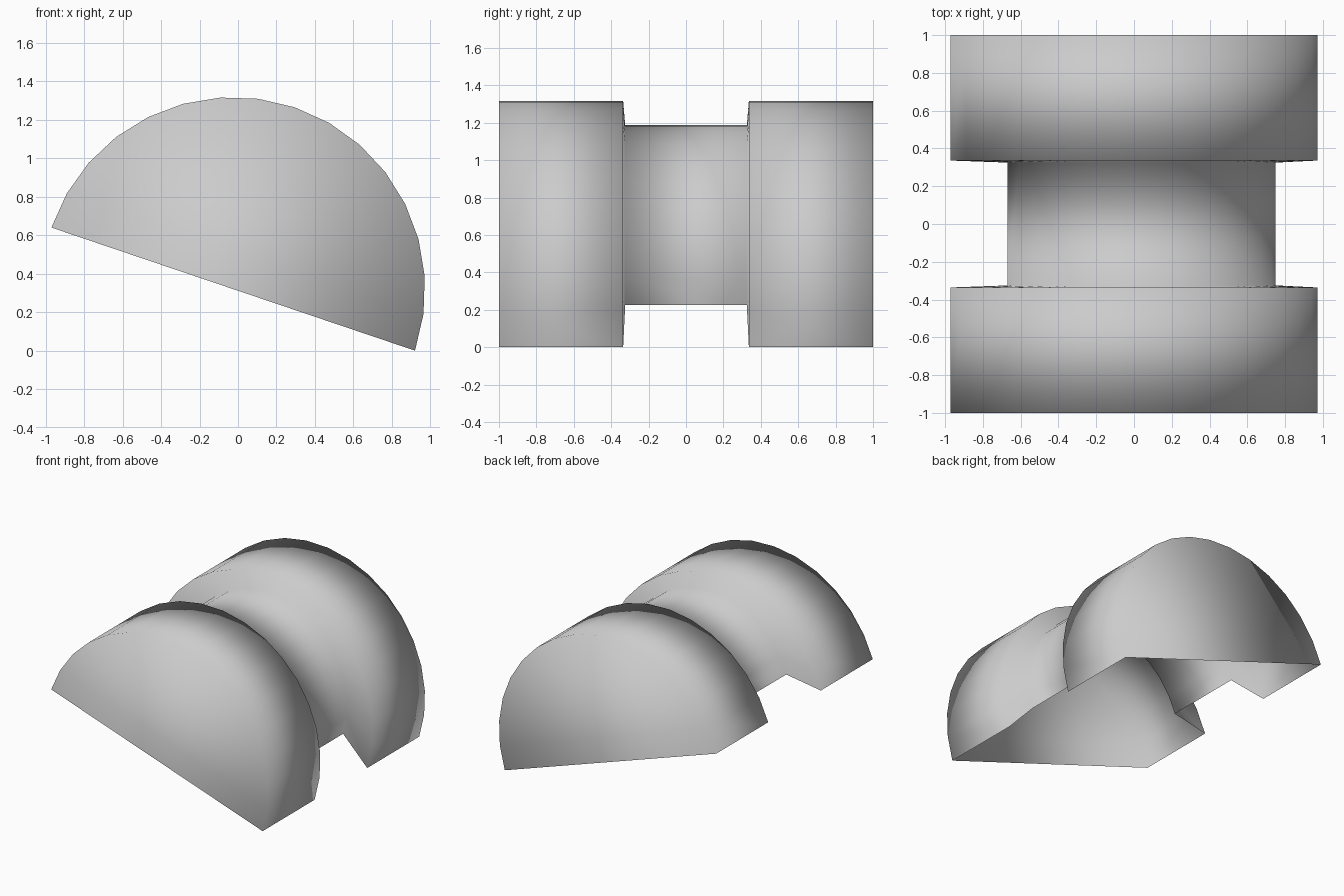
import bpy
import bmesh
from math import sin, cos, radians, pi
from mathutils import Vector

cube = bpy.data.objects.get("Cube")
if cube:
    bpy.data.objects.remove(cube, do_unlink=True)

SEGMENTS = 16
TILT = radians(18.7)
CENTRE = Vector((-0.025, 0, 0.32))
LIFT_DIR = Vector((sin(TILT), 0, cos(TILT)))

grey = bpy.data.materials.new("plain_grey")
grey.use_nodes = True
colour = (0.6, 0.6, 0.6, 1)
grey.diffuse_color = colour
grey.node_tree.nodes["Principled BSDF"].inputs["Base Color"].default_value = colour


def add_arc(bm, y, radius, lift):
    """Tilted half circle, running from the raised end over the top."""
    row = []
    for i in range(SEGMENTS + 1):
        a = pi - TILT - pi * i / SEGMENTS
        p = CENTRE + LIFT_DIR * lift + Vector((cos(a), 0, sin(a))) * radius
        row.append(bm.verts.new((p.x, y, p.z)))
    return row


# Cross-sections of one half (y, radius, lift), mirrored to the other half
half = [(1, 0.998, 0), (0.336, 0.998, 0), (0.325, 0.729, 0.147)]
sections = [(-y, r, t) for y, r, t in half] + half[::-1]

bm = bmesh.new()
rows = [add_arc(bm, *s) for s in sections]

# Two lobes and the narrow waist, open underneath
for near, far in zip(rows, rows[1:]):
    for j in range(SEGMENTS):
        bm.faces.new((near[j], near[j + 1], far[j + 1], far[j]))

# End walls
bm.faces.new(rows[0][::-1])
bm.faces.new(rows[-1])

for f in bm.faces:
    f.smooth = True

mesh = bpy.data.meshes.new("grooved_half_shell")
bm.to_mesh(mesh)
bm.free()
mesh.materials.append(grey)
shell = bpy.data.objects.new("grooved_half_shell", mesh)
bpy.context.collection.objects.link(shell)
